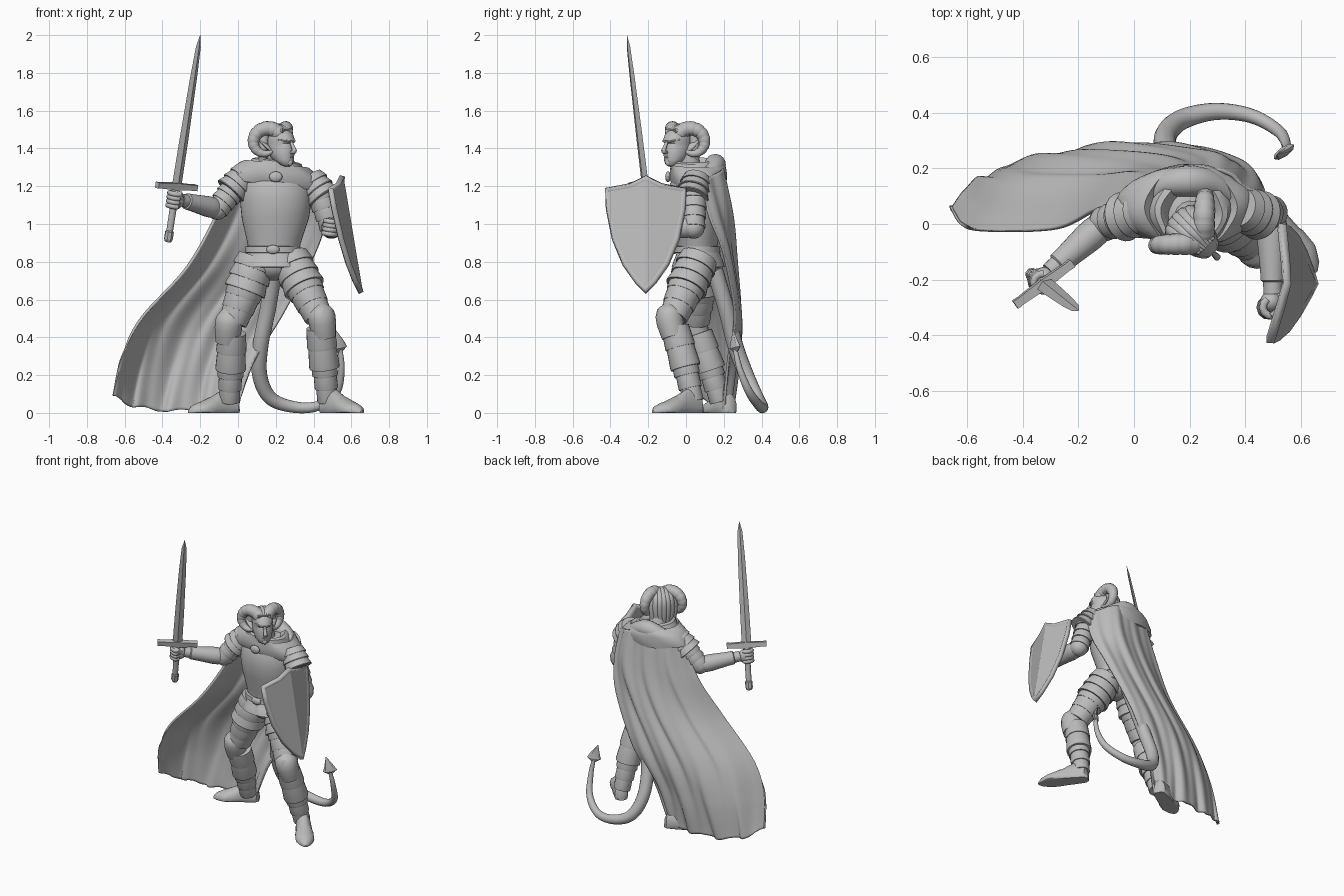
import bpy, bmesh, math
from mathutils import Vector, Matrix

if "Cube" in bpy.data.objects:
    bpy.data.objects.remove(bpy.data.objects["Cube"], do_unlink=True)

grey = bpy.data.materials.new("plain_grey")
grey.use_nodes = True
grey.diffuse_color = (0.5, 0.5, 0.5, 1)
grey.node_tree.nodes["Principled BSDF"].inputs["Base Color"].default_value = grey.diffuse_color
TURN = 2 * math.pi


def V(*p):
    return Vector(p)


def finish(name, bm, angle=40):
    mesh = bpy.data.meshes.new(name)
    bm.to_mesh(mesh)
    bm.free()
    mesh.materials.append(grey)
    mesh.shade_smooth()
    mesh.set_sharp_from_angle(angle=math.radians(angle))
    obj = bpy.data.objects.new(name, mesh)
    bpy.context.collection.objects.link(obj)
    return obj


def loft(name, loops, closed=True, angle=40):
    """Skin a list of equal loops; closed loops get end caps."""
    bm = bmesh.new()
    rows = [[bm.verts.new(p) for p in loop] for loop in loops]
    n = len(rows[0])
    for a, b in zip(rows, rows[1:]):
        for i in range(n if closed else n - 1):
            j = (i + 1) % n
            bm.faces.new((a[i], a[j], b[j], b[i]))
    if closed:
        bm.faces.new(rows[0])
        bm.faces.new(rows[-1])
    bmesh.ops.recalc_face_normals(bm, faces=bm.faces)
    return finish(name, bm, angle)


def spline(pts, n):
    """Sample a smooth curve through points of any dimension."""
    m, out = len(pts) - 1, []
    for k in range(n + 1):
        i = min(k * m // n, m - 1)
        f = k * m / n - i
        a, b, c, d = (pts[max(0, min(m, i + j))] for j in (-1, 0, 1, 2))
        out.append(b + (c - a) * (f / 2) + (a * 2 - b * 5 + c * 4 - d) * (f * f / 2)
                   + (b * 3 - a - c * 3 + d) * (f ** 3 / 2))
    return out


def tube(name, pts, radii, sides=16, flat=1.0, ref=(0.3, 1, 0.2), angle=40):
    u, loops = Vector(ref), []
    for i, (p, r) in enumerate(zip(pts, radii)):
        t = (pts[min(i + 1, len(pts) - 1)] - pts[max(i - 1, 0)]).normalized()
        u = (u - t * u.dot(t)).normalized()
        w = t.cross(u) * flat
        ring = [TURN * k / sides for k in range(sides)]
        loops.append([p + (u * math.cos(a) + w * math.sin(a)) * r for a in ring])
    return loft(name, loops, angle=angle)


def curve_tube(name, knots, n=24, **opts):
    """Tube through (x, y, z, radius) knots."""
    s = spline([Vector(k) for k in knots], n)
    return tube(name, [p.to_3d() for p in s], [max(p.w, 0.001) for p in s], **opts)


def lames(name, a, b, r0, r1, n, flare=1.13):
    """Overlapping armour bands from a to b."""
    pts, radii = [], []
    for i in range(n):
        for t, f in ((i / n, 1), ((i + 0.9) / n, flare), ((i + 1) / n, flare * 0.98)):
            pts.append(a.lerp(b, t))
            radii.append((r0 + (r1 - r0) * t) * f)
    return tube(name, pts, radii, sides=24, angle=30)


def stack(name, rings, wave=0.0, place=Matrix(), angle=40):
    """Horizontal ellipses (z, cx, cy, rx, ry), optionally rippled."""
    loops = []
    for z, cx, cy, rx, ry in rings:
        loop = []
        for k in range(40):
            a = TURN * k / 40
            g = 1 + wave * math.sin(6 * a + 40 * z)
            loop.append(place @ V(cx + rx * g * math.cos(a), cy + ry * g * math.sin(a), z))
        loops.append(loop)
    return loft(name, loops, angle=angle)


def ball(name, c, size):
    bm = bmesh.new()
    m = Matrix.Translation(c) @ Matrix.Diagonal((*size, 1))
    bmesh.ops.create_uvsphere(bm, u_segments=20, v_segments=12, radius=1, matrix=m)
    return finish(name, bm)


def fist(name, c, axis, wrist):
    """Hand with four fingers curled round an axis."""
    back = (wrist - c).normalized()
    side = axis.cross(back).normalized()
    ball(name + "_palm", c + back * 0.02, (0.038, 0.038, 0.045))
    for i in range(4):
        mid = c + axis * (0.022 * (i - 1.5))
        arc = [TURN * (0.1 + 0.09 * k) for k in range(9)]
        pts = [mid + (back * math.cos(a) + side * math.sin(a)) * 0.031 for a in arc]
        tube(f"{name}_finger_{i}", pts, [0.014] * 8 + [0.008], sides=10)
    thumb = [c + back * 0.03 - side * 0.02, c + axis * 0.04 - side * 0.034, c + axis * 0.045 - back * 0.03]
    tube(name + "_thumb", thumb, (0.016, 0.014, 0.009), sides=10)


# Torso, belt and hip skirt
stack("breastplate", [(0.87, .19, .06, .135, .105), (0.92, .192, .06, .147, .112),
      (1.03, .198, .055, .178, .135), (1.13, .2, .05, .19, .145), (1.21, .2, .055, .185, .14),
      (1.27, .2, .06, .16, .12), (1.31, .2, .06, .09, .08)])
stack("belt", [(0.845, .185, .06, .135, .11), (0.85, .185, .06, .147, .122),
      (0.88, .185, .06, .145, .12), (0.885, .185, .06, .13, .1)], angle=30)
ball("belt_buckle", (0.185, -0.06, 0.865), (0.035, 0.014, 0.024))
skirt = []
for i in range(2):
    z, r = 0.86 - i * 0.045, 0.135 + i * 0.02
    skirt += [(z, .185, .065, r, r * .82), (z - .043, .185, .065, r + .022, r * .82 + .014)]
stack("hip_skirt", skirt + [(0.77, .185, .07, .1, .09)], angle=30)
ball("pelvis", (.187, .07, .785), (.115, .11, .085))

# Legs: hip, knee, ankle, heel, toe
legs = {"right": (V(.1, .07, .82), V(-.03, .05, .47), V(-.045, .18, .08), V(0, .24, 0), V(-.26, .1, 0)),
        "left": (V(.275, .07, .82), V(.43, -.07, .5), V(.475, .04, .08), V(.45, .08, 0), V(.655, -.175, 0))}
for side, (hip, knee, ankle, heel, toe) in legs.items():
    lames(side + "_tasset", hip, hip.lerp(knee, 0.5), 0.1, 0.103, 3, flare=1.1)
    lames(side + "_thigh_bands", hip.lerp(knee, 0.42), hip.lerp(knee, 0.98), .1, .072, 3, flare=1.05)
    front = (toe - heel).normalized()
    shin = (ankle - knee).normalized()
    peak = knee + (hip - knee) * 0.28 + front * 0.045
    low = knee + shin * 0.1 + front * 0.025
    # Knee plate peaking upwards over the thigh
    curve_tube(side + "_knee_plate", [(*peak, .03), (*(knee + (hip - knee) * 0.12 + front * .03), .066),
               (*(knee + front * .022), .074), (*low, .064)], n=8, angle=30)
    lames(side + "_greave", knee + shin * .05, knee.lerp(ankle, 0.62), 0.074, 0.075, 2, flare=1.08)
    lames(side + "_ankle_bands", knee.lerp(ankle, 0.55), ankle + V(0, 0, -0.02), 0.067, 0.048, 3)
    across, loops = front.cross(V(0, 0, 1)), []
    for t, w, h in ((0, .02, .05), (.06, .042, .1), (.28, .05, .13), (.5, .054, .09),
                    (.55, .059, .085), (.74, .06, .06), (.79, .056, .056), (.93, .034, .038), (1, .008, .015)):
        loops.append([heel.lerp(toe, t) + across * (w * math.cos(a))
                      + V(0, 0, h * max(0, (math.sin(a) + .35) / 1.35))
                      for a in [TURN * k / 24 for k in range(24)]])
    loft(side + "_boot", loops)

# Arms: collar, shoulder edge, elbow, wrist
arms = {"right": (V(.05, .05, 1.27), V(-.04, .025, 1.17), V(-.11, .0, 1.08), V(-.29, -.16, 1.125)),
        "left": (V(.38, .06, 1.245), V(.455, .03, 1.14), V(.495, .04, .98), V(.5, -.23, .98))}
for side, (collar, edge, elbow, wrist) in arms.items():
    lames(side + "_pauldron", collar, edge, 0.07, 0.08, 3)
    lames(side + "_arm_bands", collar.lerp(edge, 0.6), elbow, 0.066, 0.056, 4)
    ball(side + "_elbow", elbow, (0.058, 0.058, 0.058))
    tube(side + "_forearm", [elbow.lerp(wrist, t) for t in (.05, .15, .3, .7, .9, .92, 1.08)],
         (.05, .055, .055, .046, .043, .035, .034), sides=20)

# Sword
tip, pommel = V(-.2, -.312, 2), V(-.37, -.18, .91)
axis = (tip - pommel).normalized()
hilt = pommel.lerp(tip, 0.265)
wide = V(.81, .58, 0)
wide = (wide - axis * wide.dot(axis)).normalized()
thin = axis.cross(wide)
blade = []
for t, w in ((0, .031), (.3, .029), (.7, .023), (.92, .016), (1, .001)):
    p = hilt.lerp(tip, t)
    blade.append([p + wide * w, p + thin * w * .42, p - wide * w, p - thin * w * .42])
loft("sword_blade", blade, angle=15)
tube("sword_guard", [hilt + wide * (.128 * s) for s in (-1, -.8, 0, .8, 1)],
     (.023, .021, .027, .021, .023), sides=4, ref=axis + thin, angle=20)
tube("sword_grip", [pommel, hilt], (.018, .02), sides=12)
tube("sword_pommel", [pommel + axis * s for s in (-.005, .01, .05, .06)], (.017, .024, .024, .016), sides=8, angle=20)
fist("right_hand", pommel.lerp(tip, .2), axis, arms["right"][3])
fist("left_hand", V(.49, -.3, .98), V(.15, 0, 1).normalized(), arms["left"][3])

# Shield: two flat halves meeting at a ridge, with a raised rim
bm = bmesh.new()
half = ((0, 1.255), (.4, 1.212), (1, 1.19), (.97, 1.08), (.82, .92), (.56, .785), (.25, .69), (0, .635))
ends = {}
for s in (-1, 1):
    ring = []
    for t, z in half:
        if t == 0 and z in ends:
            ring.append(ends[z])
            continue
        v = bm.verts.new((.552 + (1.26 - z) * .16 - .05 * t + .022 * t * s, -.214 + .215 * t * s, z))
        ring.append(v)
        if t == 0:
            ends[z] = v
    f = bm.faces.new(ring)
    f.normal_update()
    if f.normal.x < 0:
        f.normal_flip()
bmesh.ops.inset_region(bm, faces=bm.faces[:], thickness=0.02, depth=-0.01, use_boundary=True, use_even_offset=True)
shield = finish("shield", bm, 15)
mod = shield.modifiers.new("thickness", "SOLIDIFY")
mod.thickness, mod.offset = 0.028, 0

# Head, turned towards its left
H = Matrix.Translation((.21, -.03, 1.42)) @ Matrix.Rotation(math.radians(45), 4, "Z")
tube("neck", [V(.2, .04, 1.24), V(.21, -.01, 1.4)], (.065, .055))
stack("head", [(-.115, 0, -.07, .015, .015), (-.105, 0, -.065, .034, .032), (-.08, 0, -.045, .052, .058),
      (-.045, 0, -.025, .063, .078), (-.015, 0, -.018, .066, .083), (.005, 0, -.014, .065, .08),
      (.022, 0, -.018, .067, .09), (.055, 0, -.01, .063, .083), (.085, 0, 0, .046, .06), (.102, 0, 0, .015, .02)], place=H)


def head_tube(name, knots, **opts):
    return curve_tube(name, [(*(H @ Vector(k[:3])), k[3]) for k in knots], **opts)


head_tube("nose", [(0, -.098, .018, .007), (0, -.12, -.02, .011), (0, -.124, -.036, .013), (0, -.1, -.043, .008)], n=9)
head_tube("lips", [(-.024, -.087, -.068, .004), (0, -.1, -.066, .008), (.024, -.087, -.068, .004)], n=8, sides=8)
head_tube("chin", [(0, -.08, -.085, .02), (0, -.09, -.1, .017), (0, -.09, -.112, .006)], n=6)
for s, side in ((-1, "right"), (1, "left")):
    head_tube(side + "_brow", [(.006 * s, -.102, .012, .006), (.03 * s, -.095, .02, .007), (.056 * s, -.06, .026, .004)], n=8, sides=8)
    head_tube(side + "_ear", [(.062 * s, -.01, -.03, .014), (.078 * s, .01, -.005, .018), (.105 * s, .04, .025, .002)], n=8, flat=.5)
    # Ram horn curling back round the ear, with growth ridges
    pts, radii = [], []
    for k in range(61):
        f = k / 60
        a = math.radians(5 + 305 * f)
        r = 0.076 - 0.016 * f
        q = r * math.cos(a) * 0.707
        pts.append(H @ V(s * (.064 - q + .022 * f), .01 - q, .014 + r * math.sin(a)))
        radii.append((0.042 - 0.031 * f ** 1.8) * (1 - 0.07 * (k % 5 == 0)))
    tube(side + "_horn", pts, radii, sides=16, angle=60)
for i in range(7):
    x = (i - 3) / 3
    b = x * x
    head_tube(f"hair_lock_{i}", [(.03 * x, -.07, .072, .012), (.056 * x, 0, .094 - .025 * b, .02),
              (.066 * x, .06 - .03 * b, .05, .026), (.07 * x, .07 - .03 * b, -.02, .027),
              (.06 * x, .07 - .02 * b, -.11, .018)], n=16, sides=10)

# Cowl over both shoulders, dropping towards the left one
lean = Matrix.Translation((.2, .05, 1.28)) @ Matrix.Rotation(math.radians(7), 4, "Y")
stack("cowl", [(.0, 0, -.02, .07, .07), (.035, 0, -.02, .085, .088), (.06, 0, -.01, .11, .11),
      (.052, 0, -.005, .13, .128), (.02, 0, 0, .145, .135), (.04, 0, .01, .165, .142),
      (.025, 0, .015, .19, .148), (.0, 0, .015, .222, .15), (-.045, 0, .015, .248, .148),
      (-.075, 0, .02, .252, .135), (-.08, 0, .02, .2, .1)], wave=0.022, place=lean)
ball("cowl_clasp", (.2, -.095, 1.25), (.035, .015, .028))
curve_tube("hood", [(.06, .09, 1.29, .02), (.11, .14, 1.3, .045), (.2, .155, 1.315, .056),
                    (.29, .14, 1.285, .045), (.36, .09, 1.26, .02)])
rows = (((-.03, .05, 1.26), (.05, .15, 1.3), (.2, .185, 1.31), (.34, .18, 1.28), (.46, .07, 1.22)),
        ((-.13, .05, 1.02), (-.02, .17, 1.05), (.17, .22, 1.05), (.34, .23, 1.05), (.465, .13, 1.03)),
        ((-.28, -.02, .76), (-.17, .15, .78), (.05, .245, .8), (.24, .255, .82), (.41, .21, .84)),
        ((-.515, -.03, .5), (-.4, .15, .5), (-.18, .26, .48), (.04, .285, .5), (.24, .27, .52)),
        ((-.615, -.01, .3), (-.49, .17, .27), (-.28, .25, .25), (-.08, .26, .25), (.09, .23, .28)),
        ((-.66, .06, .09), (-.54, .17, .03), (-.35, .22, .01), (-.13, .23, .01), (0, .2, .03)))
columns = list(zip(*[spline([Vector(p) for p in row], 72) for row in rows]))
grid = []
for i, col in enumerate(columns):
    u, line = i / 72, []
    for j, p in enumerate(spline(col, 50)):
        v = j / 50
        fold = math.sin(TURN * 4.5 * u + 3 * v) + 0.5 * math.sin(TURN * 9 * u - 5 * v + 1)
        p = p + V(.4, 1, 0) * (fold * (.004 + .008 * v))
        p.z = max(p.z + .01 * v ** 4 * math.sin(TURN * 4 * u), .008)
        line.append(p)
    grid.append(line)
cape = loft("cape", grid, closed=False, angle=60)
mod = cape.modifiers.new("thickness", "SOLIDIFY")
mod.thickness, mod.offset = 0.014, 0

# Tail with a barbed tip
curve_tube("tail", [(.19, .15, .76, .045), (.16, .21, .56, .043), (.12, .26, .36, .042), (.115, .32, .2, .04),
           (.17, .375, .08, .037), (.29, .405, .032, .031), (.42, .39, .036, .026), (.52, .335, .11, .022),
           (.548, .285, .23, .017), (.54, .26, .34, .012)], n=60)
tube("tail_barb", [V(.54, .265, .32), V(.54, .26, .345), V(.535, .255, .375), V(.515, .25, .44)],
     (.012, .046, .032, .002), sides=8, flat=.4, ref=(.8, .6, 0), angle=25)
